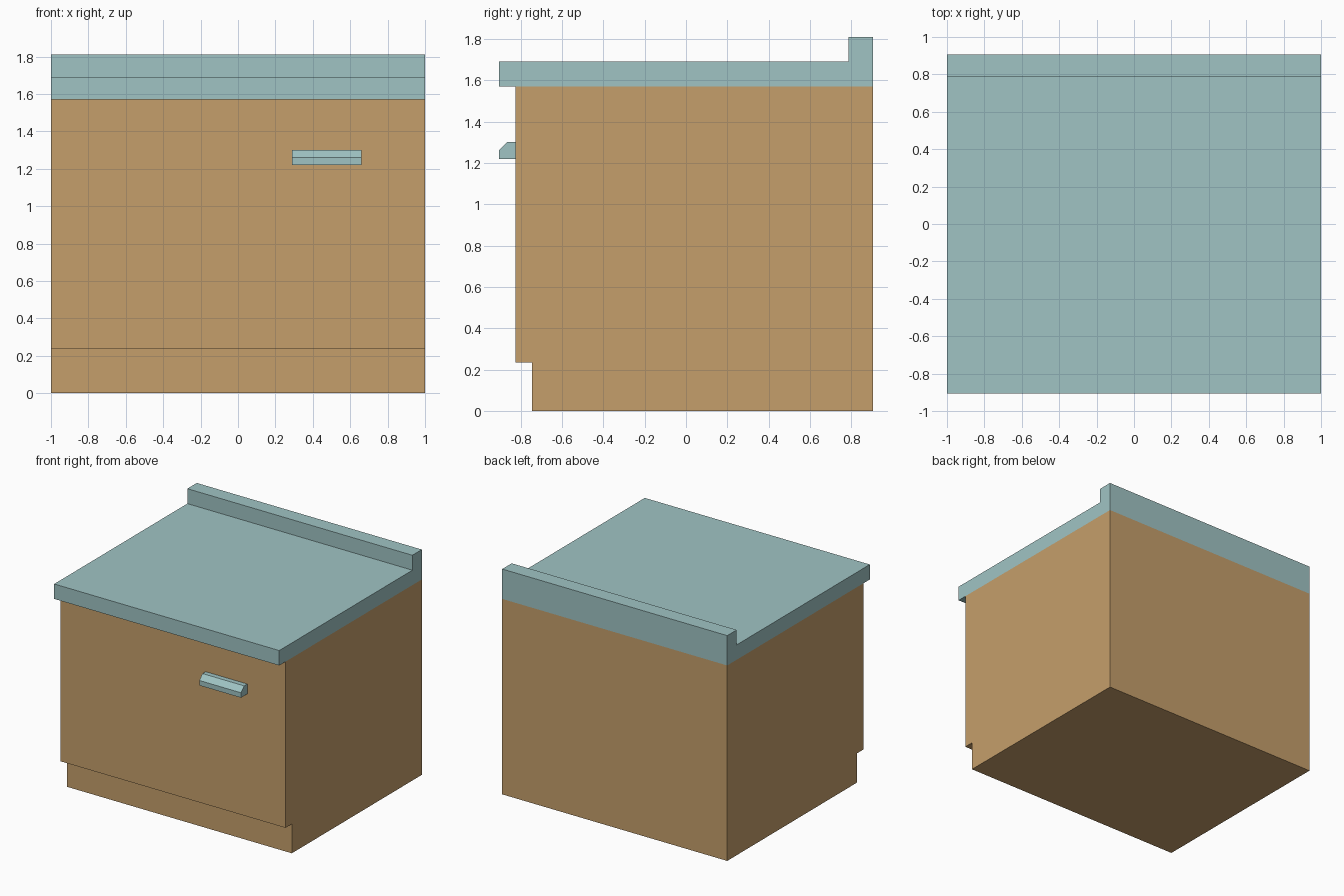
import bpy
import bmesh

old = bpy.data.objects.get("Cube")
if old:
    bpy.data.objects.remove(old, do_unlink=True)


def make_material(name, rgb):
    mat = bpy.data.materials.new(name)
    mat.use_nodes = True
    colour = (*rgb, 1.0)
    mat.diffuse_color = colour
    mat.node_tree.nodes["Principled BSDF"].inputs["Base Color"].default_value = colour
    return mat


def extrude_profile(name, profile, x_min, x_max, mat):
    """Sweep a closed (y, z) side profile along x."""
    bm = bmesh.new()
    face = bm.faces.new([bm.verts.new((x_min, y, z)) for y, z in profile])
    result = bmesh.ops.extrude_face_region(bm, geom=[face])
    moved = [v for v in result["geom"] if isinstance(v, bmesh.types.BMVert)]
    bmesh.ops.translate(bm, verts=moved, vec=(x_max - x_min, 0, 0))
    bmesh.ops.recalc_face_normals(bm, faces=bm.faces)
    mesh = bpy.data.meshes.new(name)
    bm.to_mesh(mesh)
    bm.free()
    mesh.materials.append(mat)
    obj = bpy.data.objects.new(name, mesh)
    bpy.context.collection.objects.link(obj)
    return obj


wood = make_material("warm wood", (0.56, 0.345, 0.147))
teal = make_material("pale teal", (0.35, 0.55, 0.55))

half_depth = 0.905
front = -0.825
counter_bottom, counter_top, splash_top = 1.57, 1.69, 1.81

# Cabinet body with recessed toe kick
extrude_profile("cabinet_body", [
    (-0.745, 0), (half_depth, 0), (half_depth, counter_bottom),
    (front, counter_bottom), (front, 0.235), (-0.745, 0.235),
], -1, 1, wood)

# Overhanging worktop with raised back edge
extrude_profile("worktop", [
    (-half_depth, counter_bottom), (half_depth, counter_bottom),
    (half_depth, splash_top), (0.785, splash_top),
    (0.785, counter_top), (-half_depth, counter_top),
], -1, 1, teal)

# Door handle with chamfered upper front edge
extrude_profile("door_handle", [
    (front, 1.22), (front, 1.30), (-0.865, 1.30),
    (-half_depth, 1.26), (-half_depth, 1.22),
], 0.29, 0.66, teal)
